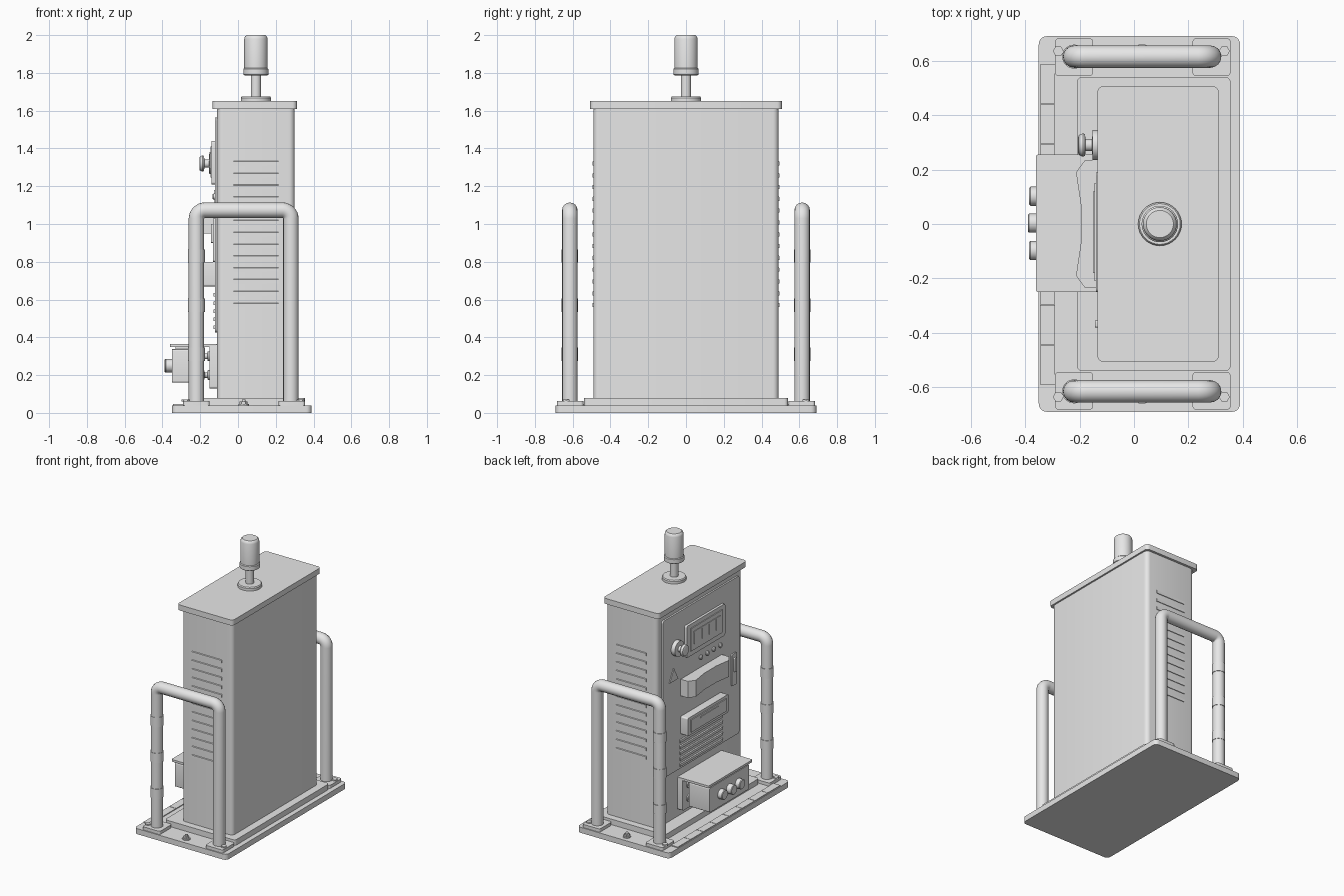
import bpy, bmesh, math
from mathutils import Matrix, Vector

cube = bpy.data.objects.get("Cube")
if cube:
    bpy.data.objects.remove(cube, do_unlink=True)

GREY = (0.8, 0.8, 0.8, 1)
metal = bpy.data.materials.new("plain_grey")
metal.use_nodes = True
metal.diffuse_color = GREY
metal.node_tree.nodes["Principled BSDF"].inputs["Base Color"].default_value = GREY


def finish(obj, angle=35):
    """Give the part its colour and smooth its round faces."""
    obj.data.materials.clear()
    obj.data.materials.append(metal)
    bpy.ops.object.select_all(action='DESELECT')
    obj.select_set(True)
    bpy.context.view_layer.objects.active = obj
    bpy.ops.object.shade_smooth_by_angle(angle=math.radians(angle))
    return obj


def from_bmesh(name, bm):
    bmesh.ops.recalc_face_normals(bm, faces=bm.faces)
    mesh = bpy.data.meshes.new(name)
    bm.to_mesh(mesh)
    bm.free()
    obj = bpy.data.objects.new(name, mesh)
    bpy.context.collection.objects.link(obj)
    return finish(obj)


def box(name, x, y, z, corner=0, axis=2):
    """Box from ranges; edges along the given axis can be rounded."""
    bm = bmesh.new()
    size = [r[1] - r[0] for r in (x, y, z)]
    mid = [(r[1] + r[0]) / 2 for r in (x, y, z)]
    bmesh.ops.create_cube(bm, size=1)
    bmesh.ops.scale(bm, vec=size, verts=bm.verts)
    bmesh.ops.translate(bm, vec=mid, verts=bm.verts)
    if corner:
        edges = [e for e in bm.edges
                 if abs((e.verts[0].co - e.verts[1].co).normalized()[axis]) > 0.9]
        bmesh.ops.bevel(bm, geom=edges, offset=corner, segments=5,
                        profile=0.5, affect='EDGES')
    return from_bmesh(name, bm)


def lathe(name, base, profile, axis='Z', sides=32):
    """Turned part: (radius, distance) pairs along +z or -x from base."""
    bm = bmesh.new()
    rings = []
    for r, h in profile:
        rings.append([bm.verts.new((r * math.cos(t), r * math.sin(t), h))
                      for t in (2 * math.pi * i / sides for i in range(sides))])
    for a, b in zip(rings, rings[1:]):
        for i in range(sides):
            j = (i + 1) % sides
            bm.faces.new((a[i], a[j], b[j], b[i]))
    bm.faces.new(rings[0])
    bm.faces.new(rings[-1])
    turn = Matrix.Rotation(-math.pi / 2, 4, 'Y') if axis == 'X' else Matrix()
    bm.transform(Matrix.Translation(base) @ turn)
    return from_bmesh(name, bm)


def prism(name, points, depth):
    """Extrude a flat outline by a depth vector."""
    bm = bmesh.new()
    face = bm.faces.new([bm.verts.new(p) for p in points])
    top = bmesh.ops.extrude_face_region(bm, geom=[face])["geom"]
    bmesh.ops.translate(bm, vec=depth,
                        verts=[v for v in top if isinstance(v, bmesh.types.BMVert)])
    return from_bmesh(name, bm)


# Base and cabinet
box("base_plate", (-.35, .39), (-.69, .69), (0, .04), .03)
box("plinth", (-.21, .355), (-.54, .54), (.04, .08), .02)
box("cabinet", (-.11, .3), (-.49, .49), (.08, 1.61), .03)
box("lid", (-.135, .312), (-.507, .507), (1.61, 1.65), .025)
for i in range(8):
    y = -.59 + i * .1475
    box("edge_strip", (-.345, -.29), (y, y + .144), (.04, .046))

# Beacon on the lid
lathe("beacon_flange", (.095, 0, 1.65), [(.08, 0), (.08, .018), (.075, .025)])
lathe("beacon_stem", (.095, 0, 1.67), [(.027, 0), (.027, .12)])
lathe("beacon_head", (.095, 0, 1.785),
      [(.058, 0), (.067, .006), (.067, .035), (.062, .04), (.062, .195),
       (.058, .208), (.05, .215)])

# Guard rails at both ends, with feet, bands and bolts
for s in (-1, 1):
    y, r, bend, top = s * .615, .041, .045, 1.073
    path = [(-.22, .05)]
    for cx, start in ((-.22 + bend, math.pi), (.28 - bend, math.pi / 2)):
        path += [(cx + bend * math.cos(start - k * math.pi / 16),
                  top - bend + bend * math.sin(start - k * math.pi / 16))
                 for k in range(9)]
    path.append((.28, .05))
    curve = bpy.data.curves.new("guard_rail", 'CURVE')
    curve.dimensions = '3D'
    curve.bevel_depth = r
    curve.bevel_resolution = 6
    curve.use_fill_caps = True
    line = curve.splines.new('POLY')
    line.points.add(len(path) - 1)
    for point, (px, pz) in zip(line.points, path):
        point.co = (px, y, pz, 1)
    rail = bpy.data.objects.new("guard_rail", curve)
    bpy.context.collection.objects.link(rail)
    bpy.ops.object.select_all(action='DESELECT')
    rail.select_set(True)
    bpy.context.view_layer.objects.active = rail
    bpy.ops.object.convert(target='MESH')
    finish(bpy.context.view_layer.objects.active)

    for x0, x1, bolt in ((-.29, -.15, -.278), (.215, .355, .332)):
        box("rail_foot", (x0, x1), sorted((s * .543, s * .683)), (.04, .063), .015)
        lathe("foot_bolt", (bolt, s * .635, .06), [(.02, 0), (.02, .012)], sides=6)
    for z in (.31, .57, .83):
        lathe("rail_band", (-.22, y, z - .035), [(.044, 0), (.044, .07)])
    lathe("ground_washer", (.03, s * .635, .04), [(.027, 0), (.027, .008)])
    lathe("ground_nut", (.03, s * .635, .046), [(.021, 0), (.021, .014)], sides=6)
    lathe("ground_stud", (.03, s * .635, .05), [(.01, 0), (.01, .022)], sides=16)

    # Side louvres
    for i in range(13):
        z = .56 + i * .0625
        prism("side_louvre", [(-.025, s * .488, z), (-.025, s * .488, z + .024),
                              (-.025, s * .495, z + .02), (-.025, s * .495, z)],
              (.24, 0, 0))

# Control door on the -x side
box("door", (-.122, -.1), (-.44, .44), (.425, 1.565), .02, 0)
box("display_frame", (-.14, -.115), (-.25, .19), (1.21, 1.44), .012, 0)
box("display_screen", (-.146, -.13), (-.21, .15), (1.245, 1.41))
box("display_bar", (-.15, -.14), (-.18, .12), (1.37, 1.38))
for y in (.115, .02, -.06, -.14):
    box("display_tick", (-.15, -.14), (y - .004, y + .004), (1.29, 1.375))
for i in range(4):
    lathe("button", (-.118, .01 - i * .075, 1.145),
          [(.016, 0), (.016, .012), (.011, .018)], 'X', 20)
lathe("selector_knob", (-.118, .29, 1.32),
      [(.055, 0), (.055, .034), (.022, .036), (.022, .06), (.04, .062),
       (.043, .07), (.037, .084), (.03, .087)], 'X')
prism("warning_triangle", [(-.12, .37, 1.09), (-.12, .27, 1.09), (-.12, .32, 1.18)],
      (-.008, 0, 0))
box("latch_plate", (-.132, -.115), (-.395, -.34), (.8, 1.03), .01, 0)
box("latch", (-.143, -.12), (-.38, -.355), (.9, 1.0), .006, 0)

# Upper slot with a hollowed front, lower drawer with a panel
half = [(-.11, .235), (-.18, .235), (-.213, .19), (-.195, .07)]
outline = half + [(x, -y) for x, y in reversed(half)]
prism("upper_slot", [(x, y, .95) for x, y in outline], (0, 0, .12))
box("lower_drawer", (-.18, -.11), (-.23, .235), (.67, .8), .01, 0)
box("drawer_panel", (-.187, -.17), (-.2, .205), (.69, .78))
box("drawer_slot", (-.191, -.18), (-.1, .1), (.755, .765))

# Lower door louvres
for i in range(5):
    z = .443 + i * .043
    prism("door_louvre", [(-.12, .25, z), (-.12, .25, z + .022),
                          (-.13, .25, z + .018), (-.13, .25, z)], (0, -.49, 0))

# Connector box on standoffs
box("mounting_plate", (-.152, -.11), (-.25, .255), (.13, .365), .01, 0)
box("connector_box", (-.35, -.185), (-.225, .23), (.16, .337), .01, 0)
box("hood", (-.36, -.11), (-.25, .255), (.35, .366), .008)
box("hood_spacer", (-.33, -.2), (-.2, .2), (.33, .352))
for y in (-.18, .185):
    for z in (.2, .3):
        lathe("standoff", (-.15, y, z), [(.026, 0), (.026, .01), (.015, .011),
              (.015, .026), (.024, .027), (.024, .04)], 'X', 20)
for y, tip in ((-.098, .04), (.003, .045), (.102, .04)):
    lathe("connector", (-.345, y, .25),
          [(.035, 0), (.035, tip - .004), (.031, tip)], 'X')
